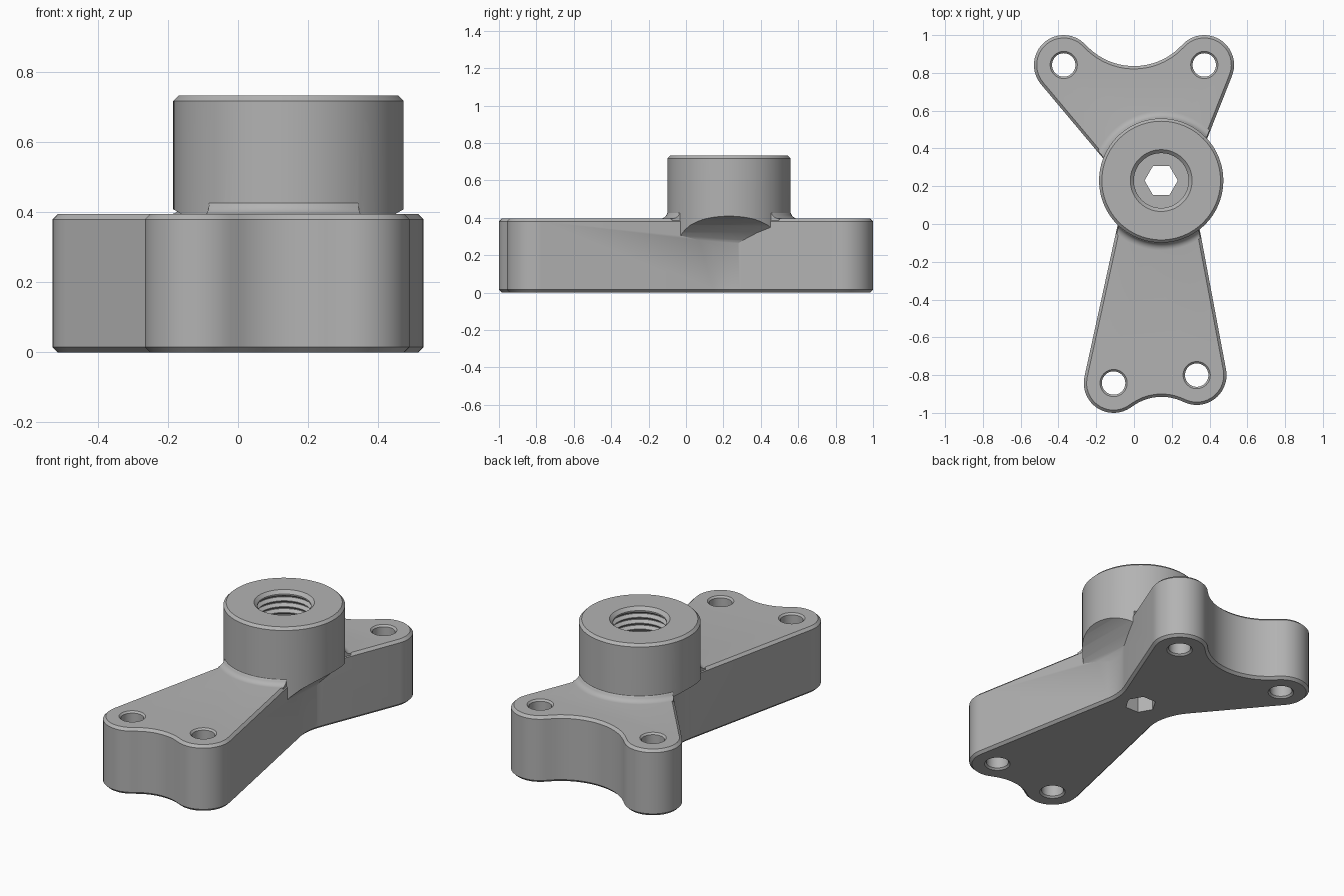
import bpy, bmesh
from math import acos, atan2, cos, sin, pi, tau, hypot, radians

cube = bpy.data.objects.get("Cube")
if cube:
    bpy.data.objects.remove(cube, do_unlink=True)

HEIGHT, CHAMFER = 0.395, 0.015
BOSS_TOP, BOSS_R = 0.733, 0.329
BOSS_XY = (0.144, 0.23)
CORNER_R = 0.158
HOLES = [(0.332, -0.80), (0.372, 0.842), (-0.372, 0.842), (-0.108, -0.842)]

grey = bpy.data.materials.new("machined_grey")
grey.use_nodes = True
grey.diffuse_color = (0.45, 0.45, 0.45, 1)
grey.node_tree.nodes["Principled BSDF"].inputs["Base Color"].default_value = grey.diffuse_color


def loft(name, loops):
    """Solid through equal-length loops, with both ends capped."""
    bm = bmesh.new()
    rings = [[bm.verts.new(p) for p in loop] for loop in loops]
    count = len(rings[0])
    for low, high in zip(rings, rings[1:]):
        for i in range(count):
            j = (i + 1) % count
            bm.faces.new((low[i], low[j], high[j], high[i]))
    bm.faces.new(rings[0][::-1])
    bm.faces.new(rings[-1])
    bmesh.ops.recalc_face_normals(bm, faces=bm.faces)
    mesh = bpy.data.meshes.new(name)
    bm.to_mesh(mesh)
    bm.free()
    mesh.materials.append(grey)
    obj = bpy.data.objects.new(name, mesh)
    bpy.context.collection.objects.link(obj)
    return obj


def lathe(name, centre, profile, sides=96):
    """Turned solid from (radius, height) pairs."""
    x, y = centre
    return loft(name, [[(x + r * cos(tau * i / sides), y + r * sin(tau * i / sides), z)
                        for i in range(sides)] for r, z in profile])


def combine(target, tool, operation):
    """Apply a boolean and discard the tool."""
    tool.hide_render = True
    mod = target.modifiers.new(operation.lower(), "BOOLEAN")
    mod.operation, mod.solver, mod.object = operation, "EXACT", tool
    graph = bpy.context.evaluated_depsgraph_get()
    result = bpy.data.meshes.new_from_object(target.evaluated_get(graph))
    target.modifiers.clear()
    target.data = result
    bpy.data.objects.remove(tool, do_unlink=True)


# Plate outline: circles joined by tangents; a negative radius is a hollow
CIRCLES = [
    (*HOLES[0], CORNER_R),
    (0.61, 0.20, -0.30),      # right waist
    (*HOLES[1], CORNER_R),
    (0.0, 1.182, -0.346),     # back hollow
    (*HOLES[2], CORNER_R),
    (-0.366, 0.122, -0.30),   # left waist
    (*HOLES[3], CORNER_R),
    (0.146, -1.175, -0.26),   # front hollow
]


def outline(z, inset=0.0, steps=20):
    n = len(CIRCLES)
    normals = []
    for i in range(n):
        (x0, y0, r0), (x1, y1, r1) = CIRCLES[i], CIRCLES[(i + 1) % n]
        ratio = (r0 - r1) / hypot(x1 - x0, y1 - y0)
        normals.append(atan2(y1 - y0, x1 - x0) - acos(max(-1, min(1, ratio))))
    points = []
    for i, (x, y, r) in enumerate(CIRCLES):
        start = normals[i - 1]
        sweep = (normals[i] - start) % tau
        if r < 0:
            sweep -= tau
        for k in range(steps):
            a = start + sweep * (k + 0.5 * (k > 0)) / (steps - 0.5)
            points.append((x + (r - inset) * cos(a), y + (r - inset) * sin(a), z))
    return points


body = loft("bracket_body", [outline(0, CHAMFER), outline(CHAMFER),
                             outline(HEIGHT - CHAMFER), outline(HEIGHT, CHAMFER)])

# Boss, its underside narrowing towards the plate's waist
boss = lathe("boss", BOSS_XY, [(BOSS_R, 0.22), (BOSS_R, BOSS_TOP - CHAMFER),
                               (BOSS_R - CHAMFER, BOSS_TOP)])
side = [(0.15, 0.2), (0.165, 0.24), (0.185, 0.28), (0.215, 0.32),
        (0.255, 0.36), (0.30, 0.392), (0.335, 0.412), (0.45, 0.45), (0.45, 0.9)]
section = side + [(-w, z) for w, z in reversed(side)]
wedge = loft("boss_taper", [[(BOSS_XY[0] + w, BOSS_XY[1] + y, z) for w, z in section]
                            for y in (-0.5, 0.5)])
combine(boss, wedge, "INTERSECT")

# Rounded collar where the boss meets the plate, kept within the outline
FILLET = 0.04
curve = [(BOSS_R + FILLET * (1 - sin(a)), HEIGHT + FILLET * (1 - cos(a)))
         for a in (pi / 2 * k / 6 for k in range(6))]
collar = lathe("collar", BOSS_XY, [(BOSS_R + FILLET, HEIGHT - 0.05)] + curve
               + [(BOSS_R - 0.01, HEIGHT + FILLET)])
combine(collar, loft("collar_trim", [outline(0.1, 0.005), outline(0.8, 0.005)]), "INTERSECT")

combine(body, boss, "UNION")
combine(body, collar, "UNION")

# Four chamfered mounting holes
for spot in HOLES:
    combine(body, lathe("hole_cutter", spot, [
        (0.082, -0.01), (0.062, 0.01), (0.062, HEIGHT - 0.01), (0.082, HEIGHT + 0.01)], 48),
        "DIFFERENCE")

# Threaded bore with a hexagonal opening in its floor
CREST, ROOT, PITCH, FLOOR = 0.145, 0.164, 0.035, 0.38
bore = [(CREST, FLOOR)]
for k in range(9):
    z = FLOOR + 0.015 + k * PITCH
    bore += [(CREST, z), (ROOT, z + 0.4 * PITCH), (ROOT, z + 0.5 * PITCH), (CREST, z + 0.9 * PITCH)]
bore += [(CREST, BOSS_TOP - 0.018), (ROOT + 0.01, BOSS_TOP + 0.01)]
combine(body, lathe("bore_cutter", BOSS_XY, bore, 64), "DIFFERENCE")
combine(body, lathe("hex_cutter", BOSS_XY, [(0.088, -0.05), (0.088, FLOOR + 0.05)], 6), "DIFFERENCE")

# Smooth curves, crisp edges
bpy.ops.object.select_all(action="DESELECT")
body.select_set(True)
bpy.context.view_layer.objects.active = body
bpy.ops.object.shade_smooth_by_angle(angle=radians(30))
